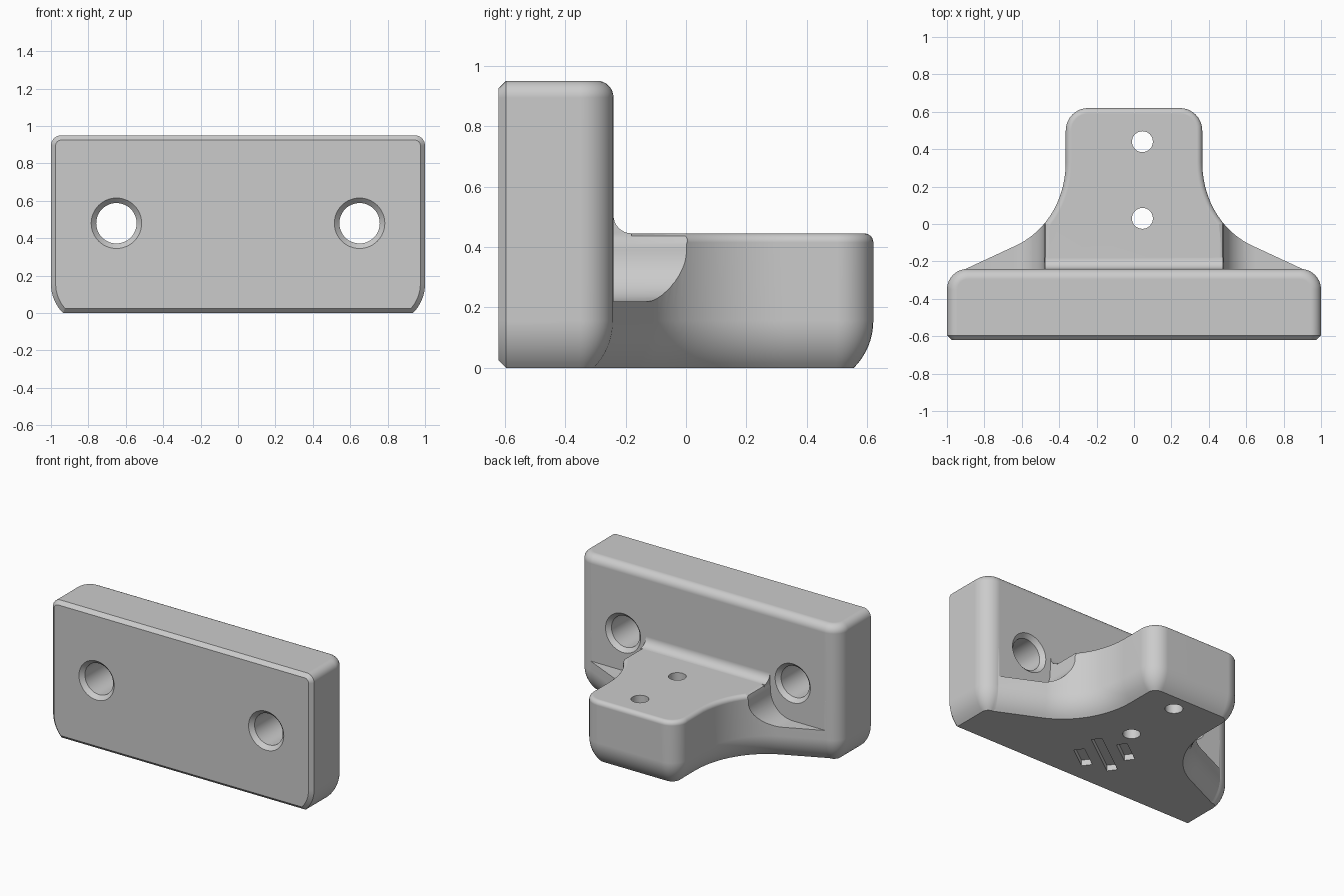
import bpy, bmesh
from math import sin, cos, pi, radians
from mathutils import Vector
from mathutils.geometry import interpolate_bezier

if "Cube" in bpy.data.objects:
    bpy.data.objects.remove(bpy.data.objects["Cube"])

FRONT, BACK, TOP = -0.62, -0.24, 0.95
ARM_TOP, ARM_END = 0.445, 0.62

grey = bpy.data.materials.new("plain grey")
grey.use_nodes = True
colour = (0.6, 0.6, 0.6, 1)
grey.diffuse_color = colour
grey.node_tree.nodes["Principled BSDF"].inputs["Base Color"].default_value = colour


def loft(name, rings):
    """Closed solid through a series of matching rings."""
    bm = bmesh.new()
    loops = [[bm.verts.new(p) for p in ring] for ring in rings]
    n = len(loops[0])
    for a, b in zip(loops, loops[1:]):
        for i in range(n):
            j = (i + 1) % n
            bm.faces.new((a[i], a[j], b[j], b[i]))
    bm.faces.new(loops[0][::-1])
    bm.faces.new(loops[-1])
    bmesh.ops.recalc_face_normals(bm, faces=bm.faces)
    mesh = bpy.data.meshes.new(name)
    bm.to_mesh(mesh)
    bm.free()
    obj = bpy.data.objects.new(name, mesh)
    bpy.context.collection.objects.link(obj)
    mesh.materials.append(grey)
    return obj


def arc(cx, cy, r, start, end, steps=8):
    angles = [radians(start + (end - start) * i / steps) for i in range(steps + 1)]
    return [(cx + r * cos(a), cy + r * sin(a)) for a in angles]


def bezier(*pts, steps=14):
    return [tuple(p[:2]) for p in interpolate_bezier(*[Vector(p) for p in pts], steps)]


def inset(outline, d):
    """Move an outline inwards, leaving its front edge in place."""
    front = min(p[1] for p in outline)
    result = []
    for i, point in enumerate(outline):
        p, q, r = Vector(outline[i - 1]), Vector(point), Vector(outline[(i + 1) % len(outline)])
        normals = []
        for a, b in ((p, q), (q, r)):
            if a.y > front + 1e-6 or b.y > front + 1e-6:
                e = (b - a).normalized()
                normals.append(Vector((e.y, -e.x)))
        shift = normals[0]
        if len(normals) == 2:
            shift = (normals[0] + normals[1]) / (1 + normals[0].dot(normals[1]))
        result.append(q - shift * d)
    return result


def rounded_body(name, half, height, top_radius):
    """Mirrored plan outline, curved in at the bottom and rounded at the top."""
    outline = half + [(-x, y) for x, y in reversed(half)]
    big = 0.22
    low = big * sin(pi / 4)
    levels = []
    for i in range(9):
        a = pi / 4 * (1 - i / 8)
        levels.append((low - big * sin(a), big * (1 - cos(a))))
    for i in range(9):
        a = pi / 2 * i / 8
        levels.append((height - top_radius * (1 - sin(a)), top_radius * (1 - cos(a))))
    return loft(name, [[(p.x, p.y, z) for p in inset(outline, d)] for z, d in levels])


def boolean(target, other, operation):
    mod = target.modifiers.new("join", "BOOLEAN")
    mod.object, mod.operation, mod.solver = other, operation, "EXACT"
    bpy.context.view_layer.objects.active = target
    bpy.ops.object.modifier_apply(modifier=mod.name)
    bpy.data.objects.remove(other)


# Upright mounting plate, with a chamfer around its front face
bracket = rounded_body("bracket", [(1, FRONT)] + arc(0.89, BACK - 0.11, 0.11, 0, 90), TOP, 0.055)
bm = bmesh.new()
bm.from_mesh(bracket.data)
bmesh.ops.dissolve_faces(bm, faces=[f for f in bm.faces if f.normal.y < -0.99])
rim = [e for e in bm.edges if all(v.co.y < FRONT + 1e-4 for v in e.verts)]
bmesh.ops.bevel(bm, geom=rim, offset=0.025, segments=1, affect="EDGES")
bm.to_mesh(bracket.data)
bm.free()

# Flared arm, its outline running from the plate to the free end
arm_half = [(0.998, -0.5)]
arm_half += bezier((0.998, -0.37), (0.998, -0.30), (0.96, -0.27), (0.9, BACK))
arm_half += bezier((0.62, -0.11), (0.47, -0.035), (0.365, 0.13), (0.365, 0.33))
arm_half += arc(0.245, ARM_END - 0.12, 0.12, 0, 90)
arm = rounded_body("arm", arm_half, ARM_TOP, 0.03)

# Scooped clearance in the arm below each screw hole
scoop = [(1.1, 0.6), (0.45, 0.6), (0.45, 0.447), (0.472, 0.437), (0.48, 0.41)]
scoop += arc(0.65, 0.39, 0.17, 180, 270, 12) + [(1.1, 0.22)]
for side in (1, -1):
    cutter = loft("scoop", [[(side * x, y, z) for x, z in scoop] for y in (BACK, 0.3)])
    boolean(arm, cutter, "DIFFERENCE")
boolean(bracket, arm, "UNION")

# Fillet between arm top and plate
fillet = [(-0.18, 0.42), (-0.27, 0.42), (-0.27, 0.505)]
fillet += arc(-0.18, ARM_TOP + 0.06, 0.06, 180, 270)
boolean(bracket, loft("fillet", [[(x, y, z) for y, z in fillet] for x in (-0.475, 0.475)]), "UNION")

# Countersunk screw holes through the plate
sink = [(-0.65, 0.165), (-0.593, 0.108), (-0.267, 0.108), (-0.23, 0.145)]
for x in (-0.65, 0.65):
    rings = [[(px, y, pz) for px, pz in arc(x, 0.48, r, 0, 360, 48)[:-1]] for y, r in sink]
    boolean(bracket, loft("screw_hole", rings), "DIFFERENCE")

# Small vertical holes through the arm
for y in (0.03, 0.44):
    circle = arc(0.045, y, 0.056, 0, 360, 32)[:-1]
    boolean(bracket, loft("pin_hole", [[(a, b, z) for a, b in circle] for z in (-0.1, 0.6)]), "DIFFERENCE")

# Three slanted grooves in the underside
along = Vector((cos(radians(36)), sin(radians(36))))
across = Vector((-along.y, along.x))
for step, length in ((-1, 0.2), (0, 0.4), (1, 0.2)):
    mid = Vector((0.01, -0.275)) + across * 0.137 * step
    corners = [mid + along * length / 2 * s + across * 0.034 * t
               for s, t in ((-1, -1), (1, -1), (1, 1), (-1, 1))]
    boolean(bracket, loft("groove", [[(c.x, c.y, z) for c in corners] for z in (-0.05, 0.04)]), "DIFFERENCE")

# Smooth shading that keeps the crisp edges
bpy.ops.object.select_all(action="DESELECT")
bracket.select_set(True)
bpy.context.view_layer.objects.active = bracket
bpy.ops.object.shade_smooth_by_angle(angle=radians(30))
weighted = bracket.modifiers.new("even shading", "WEIGHTED_NORMAL")
weighted.keep_sharp = True
